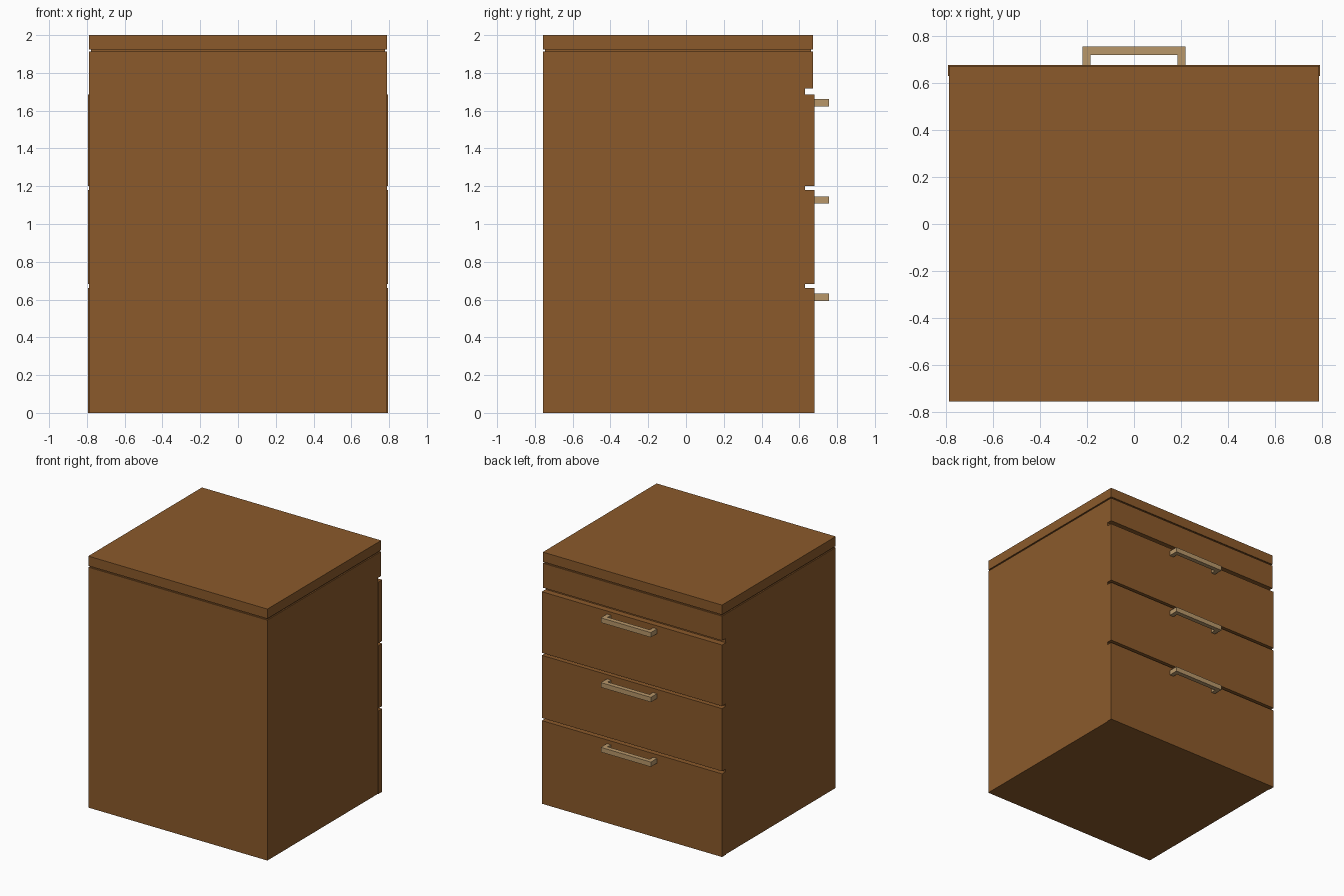
import bpy, bmesh

if "Cube" in bpy.data.objects:
    bpy.data.objects.remove(bpy.data.objects["Cube"])


def material(name, color):
    m = bpy.data.materials.new(name)
    m.diffuse_color = (*color, 1.0)
    m.use_nodes = True
    m.node_tree.nodes["Principled BSDF"].inputs["Base Color"].default_value = m.diffuse_color
    return m


WOOD = material("brown_wood", (0.258, 0.102, 0.024))
METAL = material("tan_metal", (0.479, 0.310, 0.144))


def finish(name, bm, mat):
    bmesh.ops.recalc_face_normals(bm, faces=bm.faces)
    mesh = bpy.data.meshes.new(name)
    bm.to_mesh(mesh)
    bm.free()
    mesh.materials.append(mat)
    obj = bpy.data.objects.new(name, mesh)
    bpy.context.collection.objects.link(obj)
    return obj


def box(name, half_x, y0, y1, z0, z1, mat=WOOD):
    """Box centred on x, spanning the given y and z ranges."""
    bm = bmesh.new()
    bmesh.ops.create_cube(bm, size=1.0)
    for v in bm.verts:
        v.co = (v.co.x * 2 * half_x,
                y1 if v.co.y > 0 else y0,
                z1 if v.co.z > 0 else z0)
    return finish(name, bm, mat)


def handle(name, z0, z1):
    """U-shaped pull: a top-view outline raised to its height."""
    half, inner = 0.22, 0.185
    back, bar, front = 0.679, 0.72, 0.756
    outline = [(-half, back), (-half, front), (half, front), (half, back),
               (inner, back), (inner, bar), (-inner, bar), (-inner, back)]
    bm = bmesh.new()
    face = bm.faces.new([bm.verts.new((x, y, z0)) for x, y in outline])
    ext = bmesh.ops.extrude_face_region(bm, geom=[face], use_keep_orig=True)
    verts = [g for g in ext["geom"] if isinstance(g, bmesh.types.BMVert)]
    bmesh.ops.translate(bm, verts=verts, vec=(0, 0, z1 - z0))
    return finish(name, bm, METAL)


BACK = -0.756

# Cabinet carcass, top rail, recessed shadow gap and top slab
box("carcass", 0.788, BACK, 0.631, 0.0, 1.912)
box("top_rail", 0.788, 0.631, 0.673, 1.717, 1.912)
box("shadow_gap", 0.778, BACK + 0.01, 0.663, 1.912, 1.923)
box("top_slab", 0.788, BACK, 0.673, 1.923, 2.0)

# Three drawer fronts, each with its handle
drawers = [("bottom", 0.0, 0.661), ("middle", 0.682, 1.18), ("top", 1.20, 1.686)]
for i, (label, z0, z1) in enumerate(drawers):
    box(label + "_drawer_front", 0.793, 0.631, 0.679, z0, z1)
    hz = 0.593 + 0.515 * i
    handle(label + "_drawer_handle", hz, hz + 0.038)
